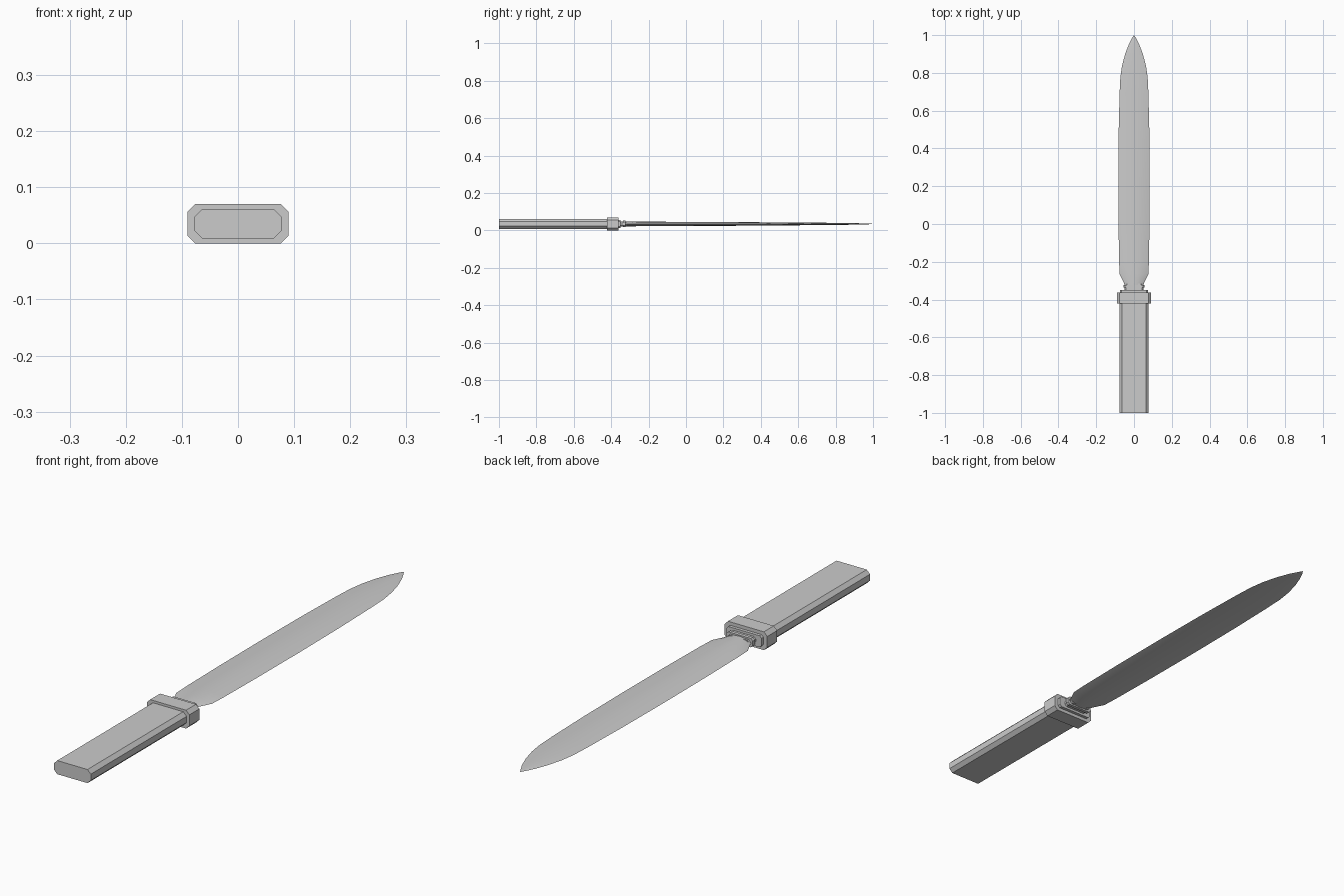
import bpy, bmesh, math

if "Cube" in bpy.data.objects:
    bpy.data.objects.remove(bpy.data.objects["Cube"])

ZC = 0.035  # height of the knife's long axis

steel = bpy.data.materials.new("pale_grey")
steel.diffuse_color = (0.6, 0.6, 0.6, 1)
steel.use_nodes = True
steel.node_tree.nodes["Principled BSDF"].inputs["Base Color"].default_value = steel.diffuse_color


def loft(name, rings, smooth=None):
    """Skin a list of equal-length rings of points, capping both ends."""
    bm = bmesh.new()
    vs = [[bm.verts.new(p) for p in r] for r in rings]
    n = len(vs[0])
    for a, b in zip(vs, vs[1:]):
        for i in range(n):
            j = (i + 1) % n
            bm.faces.new((a[i], a[j], b[j], b[i]))
    bm.faces.new(vs[0])
    bm.faces.new(vs[-1])
    bmesh.ops.recalc_face_normals(bm, faces=bm.faces)
    me = bpy.data.meshes.new(name)
    bm.to_mesh(me)
    bm.free()
    me.materials.append(steel)
    ob = bpy.data.objects.new(name, me)
    bpy.context.collection.objects.link(ob)
    if smooth:
        bpy.context.view_layer.objects.active = ob
        ob.select_set(True)
        bpy.ops.object.shade_smooth_by_angle(angle=math.radians(smooth))
        ob.select_set(False)
    return ob


def octagon(y, w, h, c):
    """Rectangle with chamfered corners: half width, half height, chamfer."""
    pts = [(w, h - c), (w - c, h), (c - w, h), (-w, h - c),
           (-w, c - h), (c - w, -h), (w - c, -h), (w, c - h)]
    return [(x, y, ZC + z) for x, z in pts]


def lens(y, w, h, n=8):
    """Blade section: two shallow arcs meeting in sharp edges."""
    us = [math.cos(math.pi * i / n) for i in range(n + 1)]
    top = [(w * u, y, ZC + h * (1 - u * u)) for u in us]
    low = [(w * u, y, ZC - h * (1 - u * u)) for u in us[-2:0:-1]]
    return top + low


# Grip and guard
loft("handle", [octagon(y, 0.078, 0.026, 0.014) for y in (-1.0, -0.42)])
loft("guard", [octagon(y, 0.09, 0.035, 0.014) for y in (-0.422, -0.362)])

# Stepped collar between guard and blade
collar = [(-0.365, 0.074, 0.022), (-0.350, 0.074, 0.022),
          (-0.350, 0.050, 0.013), (-0.336, 0.050, 0.013),
          (-0.336, 0.056, 0.017), (-0.323, 0.056, 0.017),
          (-0.323, 0.046, 0.011), (-0.315, 0.046, 0.011)]
loft("collar", [octagon(y, w, h, 0.008) for y, w, h in collar])

# Double-edged leaf blade: y, half width, half thickness
blade = [(-0.33, 0.048, 0.013), (-0.31, 0.054, 0.013), (-0.265, 0.076, 0.0125),
         (-0.2, 0.079, 0.012), (0.0, 0.082, 0.011), (0.25, 0.083, 0.010),
         (0.5, 0.081, 0.008), (0.7, 0.076, 0.0065), (0.78, 0.072, 0.006),
         (0.84, 0.063, 0.005), (0.90, 0.047, 0.004), (0.95, 0.028, 0.003),
         (0.985, 0.010, 0.0015), (1.0, 0.0008, 0.0005)]
loft("blade", [lens(*s) for s in blade], smooth=30)
